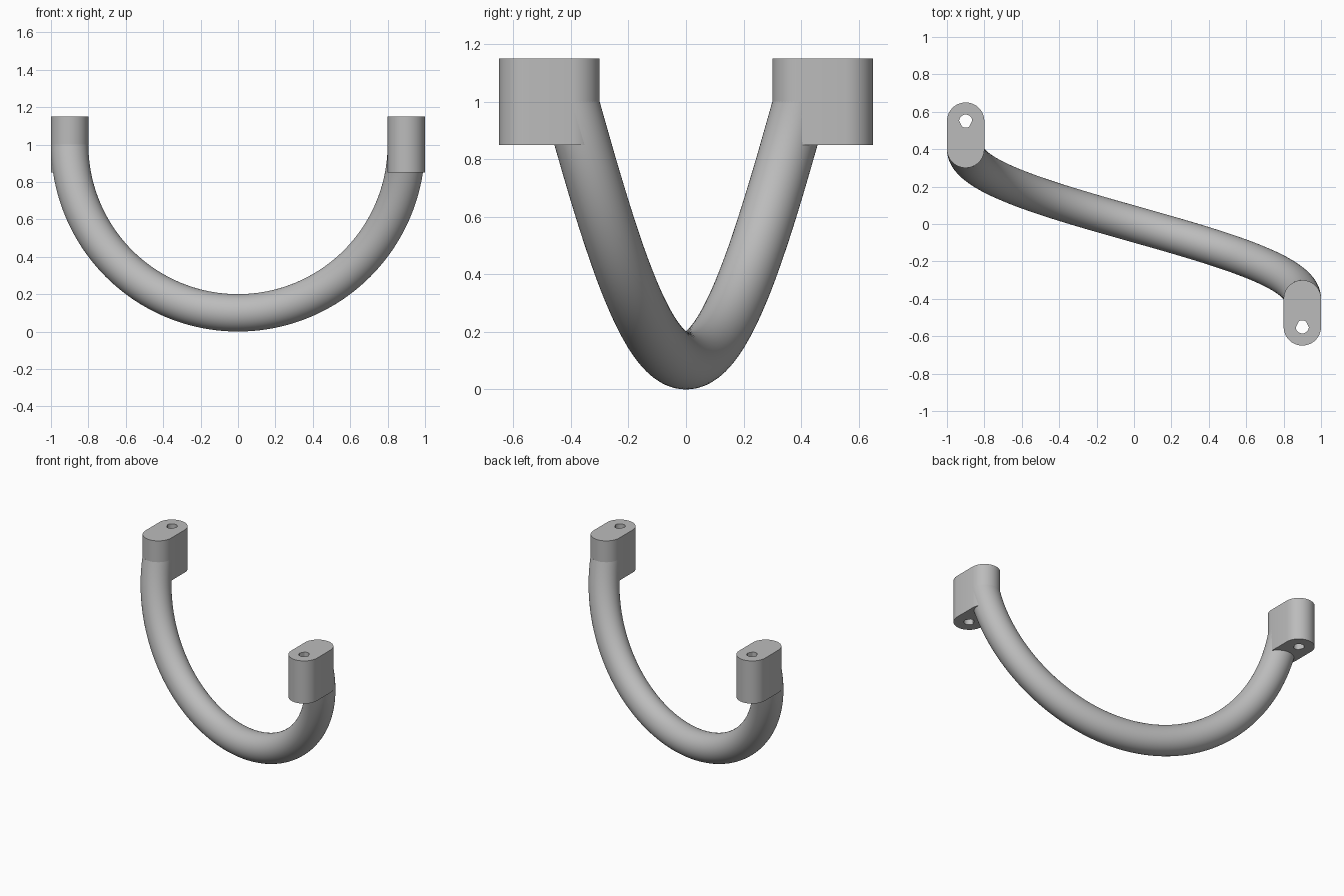
import bpy, bmesh
from math import sin, cos, pi
from mathutils import Vector

cube = bpy.data.objects.get("Cube")
if cube:
    bpy.data.objects.remove(cube)

BEND, TUBE, OFFSET, END_Z = 0.9, 0.1, 0.4, 1.0
SIDES, STEPS = 48, 96

grey = bpy.data.materials.new("satin grey")
grey.use_nodes = True
colour = (0.5, 0.5, 0.5, 1)
grey.diffuse_color = colour
grey.node_tree.nodes["Principled BSDF"].inputs["Base Color"].default_value = colour


def loft(name, rings, closed):
    """Join equal rings of points with quads; close into a loop or cap the ends."""
    bm = bmesh.new()
    loops = [[bm.verts.new(p) for p in ring] for ring in rings]
    pairs = list(zip(loops, loops[1:]))
    if closed:
        pairs.append((loops[-1], loops[0]))
    else:
        bm.faces.new(loops[0])
        bm.faces.new(loops[-1])
    for a, b in pairs:
        for i in range(len(a)):
            j = (i + 1) % len(a)
            bm.faces.new((a[i], a[j], b[j], b[i]))
    bmesh.ops.recalc_face_normals(bm, faces=bm.faces)
    mesh = bpy.data.meshes.new(name)
    bm.to_mesh(mesh)
    bm.free()
    mesh.materials.append(grey)
    obj = bpy.data.objects.new(name, mesh)
    bpy.context.collection.objects.link(obj)
    bpy.ops.object.select_all(action="DESELECT")
    obj.select_set(True)
    bpy.context.view_layer.objects.active = obj
    bpy.ops.object.shade_smooth_by_angle(angle=pi / 6)
    return obj


# Grip: half turn of a round bar, drifting steadily from back to front
def grip_ring(t):
    ring = []
    for i in range(SIDES):
        a = 2 * pi * i / SIDES
        r = BEND + TUBE * cos(a)
        ring.append((r * sin(t), TUBE * sin(a) - OFFSET * t / (pi / 2), END_Z - r * cos(t)))
    return ring


loft("grip", [grip_ring(pi * (k / STEPS - 0.5)) for k in range(STEPS + 1)], False)


# Mounting blocks: rounded slots with a vertical screw hole
def mount(name, side):
    hole = Vector((0.9, -0.55))
    outer = []
    for i in range(SIDES):
        a = 2 * pi * (i + 0.5) / SIDES
        centre = Vector((0.9, -OFFSET)) if sin(a) > 0 else hole
        outer.append(centre + TUBE * Vector((cos(a), sin(a))))
    inner = [hole + 0.035 * (p - hole).normalized() for p in outer]
    low, high = 0.85, 1.15
    layers = ((outer, low), (outer, high), (inner, high), (inner, low))
    loft(name, [[(side * p.x, side * p.y, z) for p in ring] for ring, z in layers], True)


mount("left_mount", 1)
mount("right_mount", -1)
